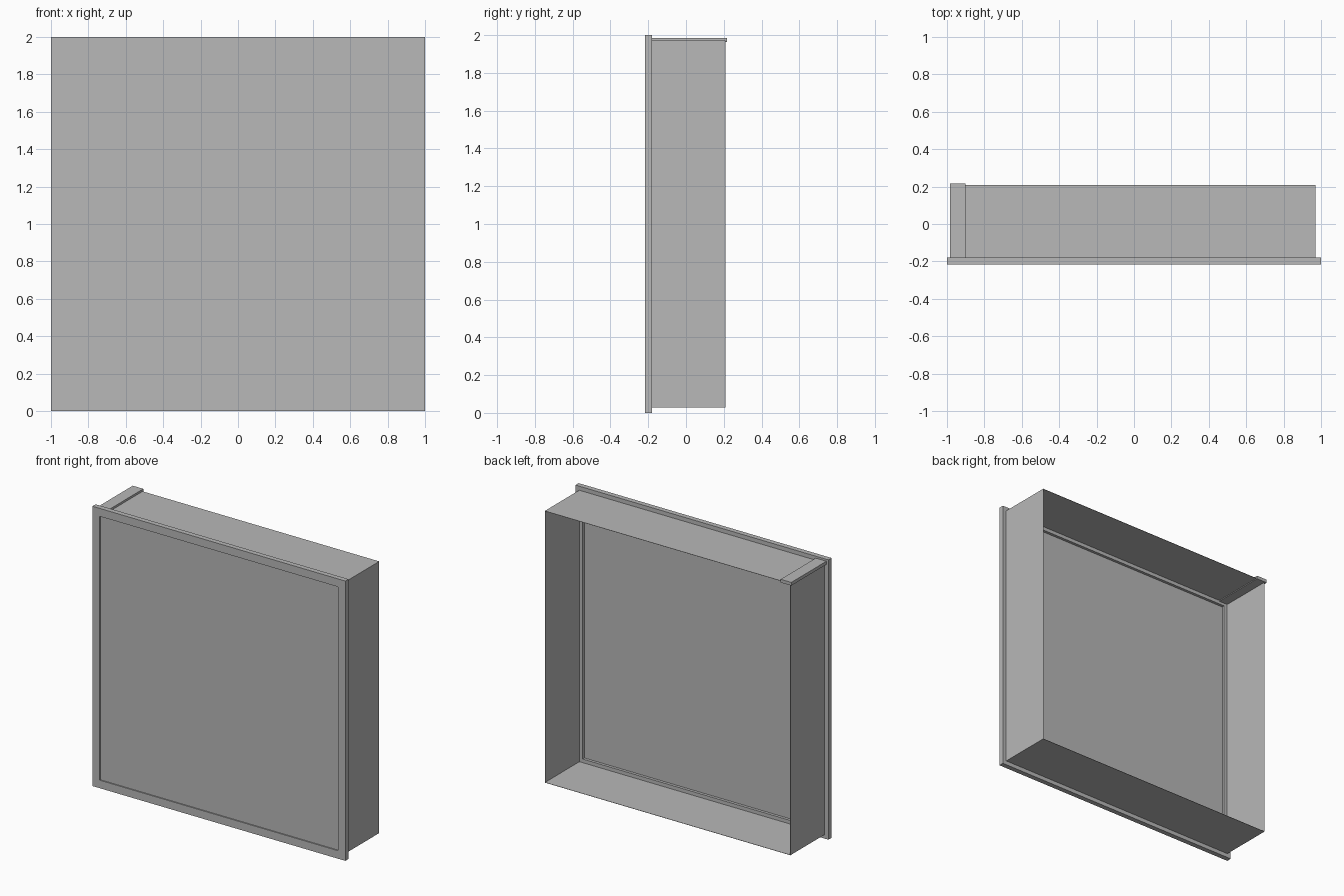
import bpy

cube = bpy.data.objects.get("Cube")
if cube:
    bpy.data.objects.remove(cube, do_unlink=True)

grey = bpy.data.materials.new("plain grey")
grey.use_nodes = True
colour = (0.48, 0.48, 0.48, 1)
grey.diffuse_color = colour
grey.node_tree.nodes["Principled BSDF"].inputs["Base Color"].default_value = colour


def add_mesh(name, verts, faces):
    mesh = bpy.data.meshes.new(name)
    mesh.from_pydata(verts, [], faces)
    mesh.materials.append(grey)
    mesh.update()
    obj = bpy.data.objects.new(name, mesh)
    bpy.context.collection.objects.link(obj)
    return obj


def box(name, x, y, z):
    verts = [(a, b, c) for a in x for b in y for c in z]
    faces = [(0, 1, 3, 2), (4, 6, 7, 5), (0, 4, 5, 1),
             (2, 3, 7, 6), (0, 2, 6, 4), (1, 5, 7, 3)]
    return add_mesh(name, verts, faces)


def ring(name, outer, inner, front, back):
    """Square tube around the middle axis, given by its half widths."""
    verts = []
    for half, y in ((outer, front), (outer, back), (inner, back), (inner, front)):
        for sx, sz in ((-1, -1), (1, -1), (1, 1), (-1, 1)):
            verts.append((sx * half, y, 1 + sz * half))
    faces = []
    for loop in range(4):
        a, b = loop * 4, (loop + 1) % 4 * 4
        for i in range(4):
            j = (i + 1) % 4
            faces.append((a + i, a + j, b + j, b + i))
    return add_mesh(name, verts, faces)


# Front frame with its slightly recessed panel
FRONT, FRAME_BACK = -0.216, -0.18
OPENING = 0.943
ring("front_frame", 1.0, OPENING, FRONT, FRAME_BACK)
box("front_panel", (-OPENING, OPENING), (-0.208, -0.2),
    (1 - OPENING, 1 + OPENING))

# Thin sleeve, open at the back
ring("sleeve", 0.971, 0.969, FRAME_BACK, 0.208)

# Strip across the top corner, overhanging the side and the back
box("top_strip", (-0.984, -0.9), (FRAME_BACK, 0.216), (1.963, 1.986))
